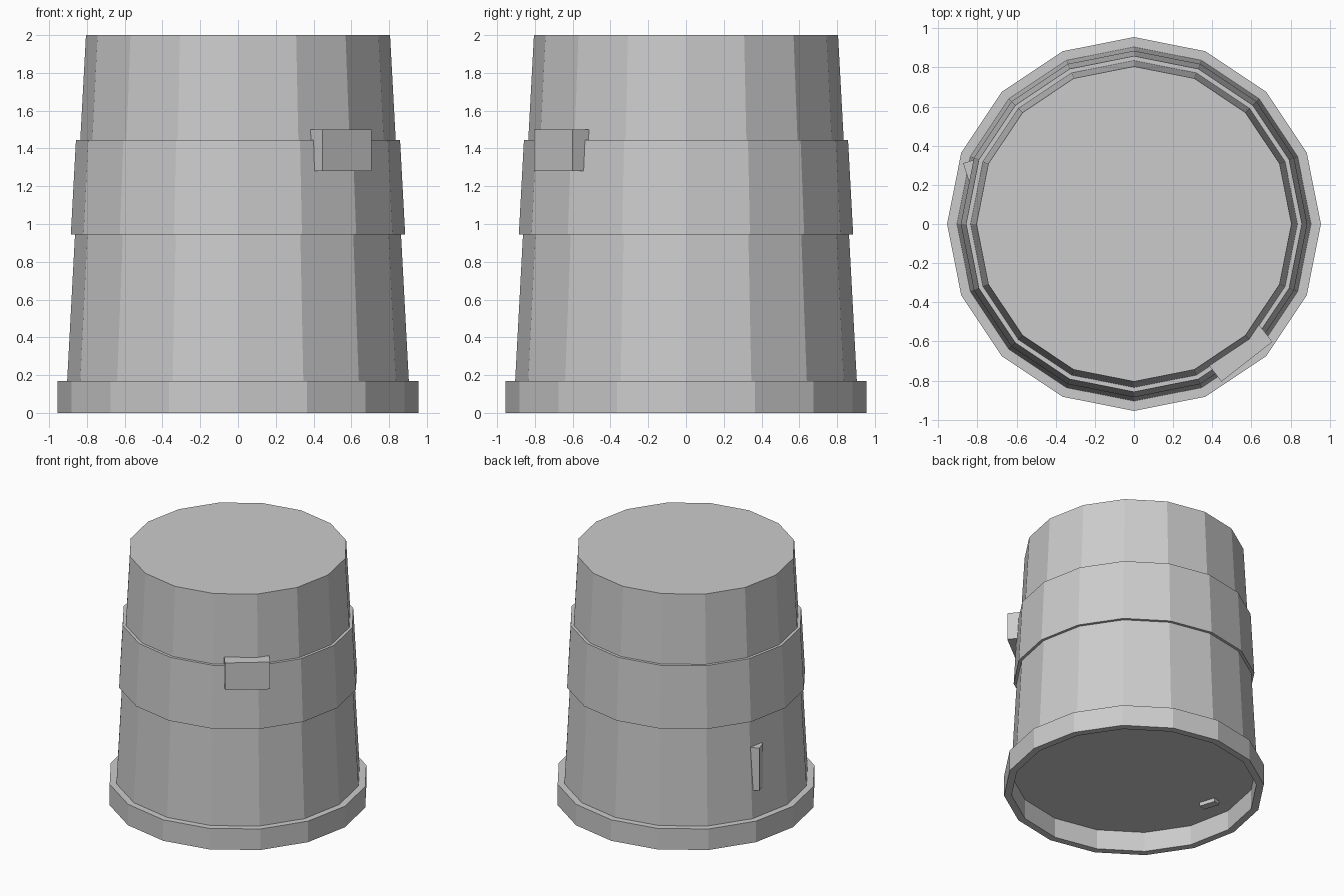
import bpy, bmesh, math
from mathutils import Matrix, Vector

if "Cube" in bpy.data.objects:
    bpy.data.objects.remove(bpy.data.objects["Cube"], do_unlink=True)

SIDES = 16

grey = bpy.data.materials.new("plain grey")
grey.use_nodes = True
grey.diffuse_color = (0.6, 0.6, 0.6, 1)
grey.node_tree.nodes["Principled BSDF"].inputs["Base Color"].default_value = (0.6, 0.6, 0.6, 1)


def finish(name, bm):
    bmesh.ops.recalc_face_normals(bm, faces=bm.faces)
    mesh = bpy.data.meshes.new(name)
    bm.to_mesh(mesh)
    bm.free()
    mesh.materials.append(grey)
    obj = bpy.data.objects.new(name, mesh)
    bpy.context.collection.objects.link(obj)
    return obj


def lathe(name, profile, closed=False):
    """Turn an (r, z) profile into a faceted solid; open profiles get end caps."""
    bm = bmesh.new()
    rings = []
    for r, z in profile:
        angles = [math.tau * i / SIDES for i in range(SIDES)]
        rings.append([bm.verts.new((r * math.cos(a), r * math.sin(a), z)) for a in angles])
    pairs = list(zip(rings, rings[1:]))
    if closed:
        pairs.append((rings[-1], rings[0]))
    else:
        bm.faces.new(rings[0])
        bm.faces.new(rings[-1])
    for low, high in pairs:
        for i in range(SIDES):
            j = (i + 1) % SIDES
            bm.faces.new((low[i], low[j], high[j], high[i]))
    return finish(name, bm)


def block(name, corner, angle, size):
    """Box growing from one outer corner, turned about z by angle in degrees."""
    bm = bmesh.new()
    bmesh.ops.create_cube(bm, size=1)
    turn = Matrix.Rotation(math.radians(angle), 4, "Z")
    place = Matrix.Translation(corner) @ turn @ Matrix.Diagonal((*size, 1))
    bm.transform(place @ Matrix.Translation(Vector((0.5, 0.5, 0.5))))
    return finish(name, bm)


# Tapered body with a raised middle band
lathe("body", [(0.905, 0.16), (0.863, 0.945), (0.885, 0.945),
               (0.858, 1.445), (0.835, 1.445), (0.805, 2.0)])

# Open base ring, leaving the underside recessed
lathe("base_ring", [(0.955, 0), (0.955, 0.17), (0.9, 0.17), (0.9, 0)], closed=True)

# Front clasp set against the upper edge of the band
block("front_clasp", (0.447, -0.805, 1.28), 38, (0.33, 0.13, 0.22))

# Rear catch, mostly sunk in the wall
block("rear_catch", (-0.843, 0.218, 0.39), 18, (0.14, 0.097, 0.345))

# Small peg under the floor
block("floor_peg", (-0.72, -0.06, 0.13), 18, (0.06, 0.13, 0.06))
